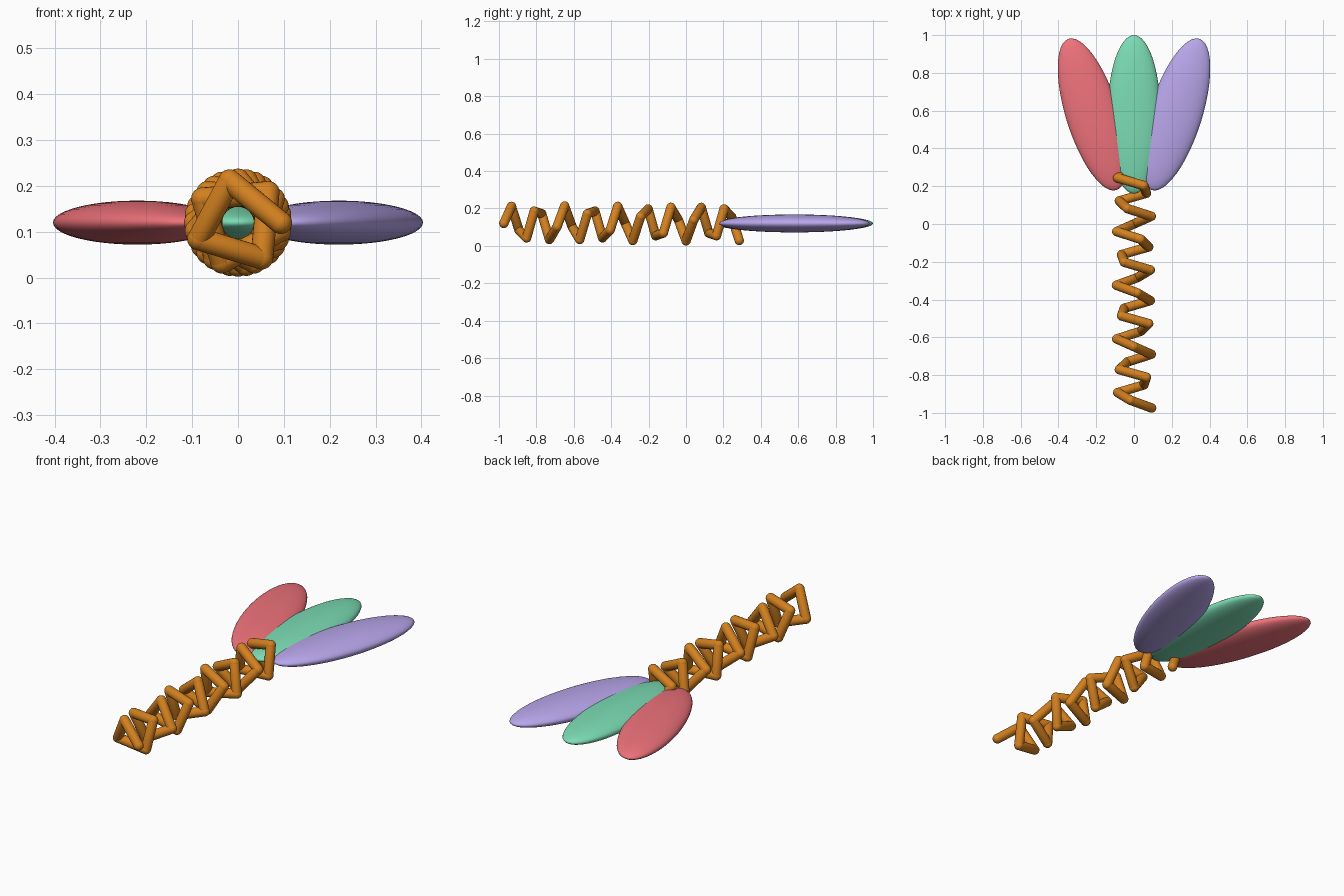
import bpy, bmesh, math
from mathutils import Vector, Matrix

if "Cube" in bpy.data.objects:
    bpy.data.objects.remove(bpy.data.objects["Cube"])

AXIS_Z = 0.12


def material(name, color):
    m = bpy.data.materials.new(name)
    m.diffuse_color = (*color, 1)
    m.use_nodes = True
    m.node_tree.nodes["Principled BSDF"].inputs["Base Color"].default_value = m.diffuse_color
    return m


def make_object(name, bm, mat):
    mesh = bpy.data.meshes.new(name)
    bm.to_mesh(mesh)
    bm.free()
    obj = bpy.data.objects.new(name, mesh)
    bpy.context.collection.objects.link(obj)
    mesh.materials.append(mat)
    for p in mesh.polygons:
        p.use_smooth = True
    return obj


# One smooth rod with rounded ends between two points
def rod(name, a, b, radius, mat):
    d = b - a
    half = d.length / 2
    bm = bmesh.new()
    bmesh.ops.create_uvsphere(bm, u_segments=20, v_segments=13, radius=radius)
    for v in bm.verts:
        v.co.z += half if v.co.z > 0 else -half
    rot = d.to_track_quat('Z', 'Y').to_matrix().to_4x4()
    bm.transform(Matrix.Translation((a + b) / 2) @ rot)
    return make_object(name, bm, mat)


# Flattened egg-shaped petal, fanned about z
def petal(name, x, tilt, mat):
    bm = bmesh.new()
    bmesh.ops.create_uvsphere(bm, u_segments=48, v_segments=24, radius=1)
    bm.transform(Matrix.Translation((x, 0.58, AXIS_Z))
                 @ Matrix.Rotation(tilt, 4, 'Z')
                 @ Matrix.Diagonal((0.14, 0.42, 0.048, 1)))
    return make_object(name, bm, mat)


# Coiled handle: straight rods stepping along a helix
orange = material("orange", (0.66, 0.22, 0.014))
STEPS, TURNS, R = 32, 9, 0.093
points = []
for i in range(STEPS):
    ang = 2 * math.pi * TURNS * i / STEPS
    points.append(Vector((R * math.cos(ang), -0.974 + 0.0406 * i,
                          AXIS_Z + R * math.sin(ang))))
for i, (a, b) in enumerate(zip(points, points[1:])):
    rod(f"coil_rod_{i + 1}", a, b, 0.025, orange)

# Three fanned petals
petal("left_petal", -0.22, 0.305, material("red", (0.87, 0.17, 0.20)))
petal("middle_petal", 0, 0, material("green", (0.20, 0.72, 0.46)))
petal("right_petal", 0.22, -0.305, material("violet", (0.48, 0.38, 0.83)))
